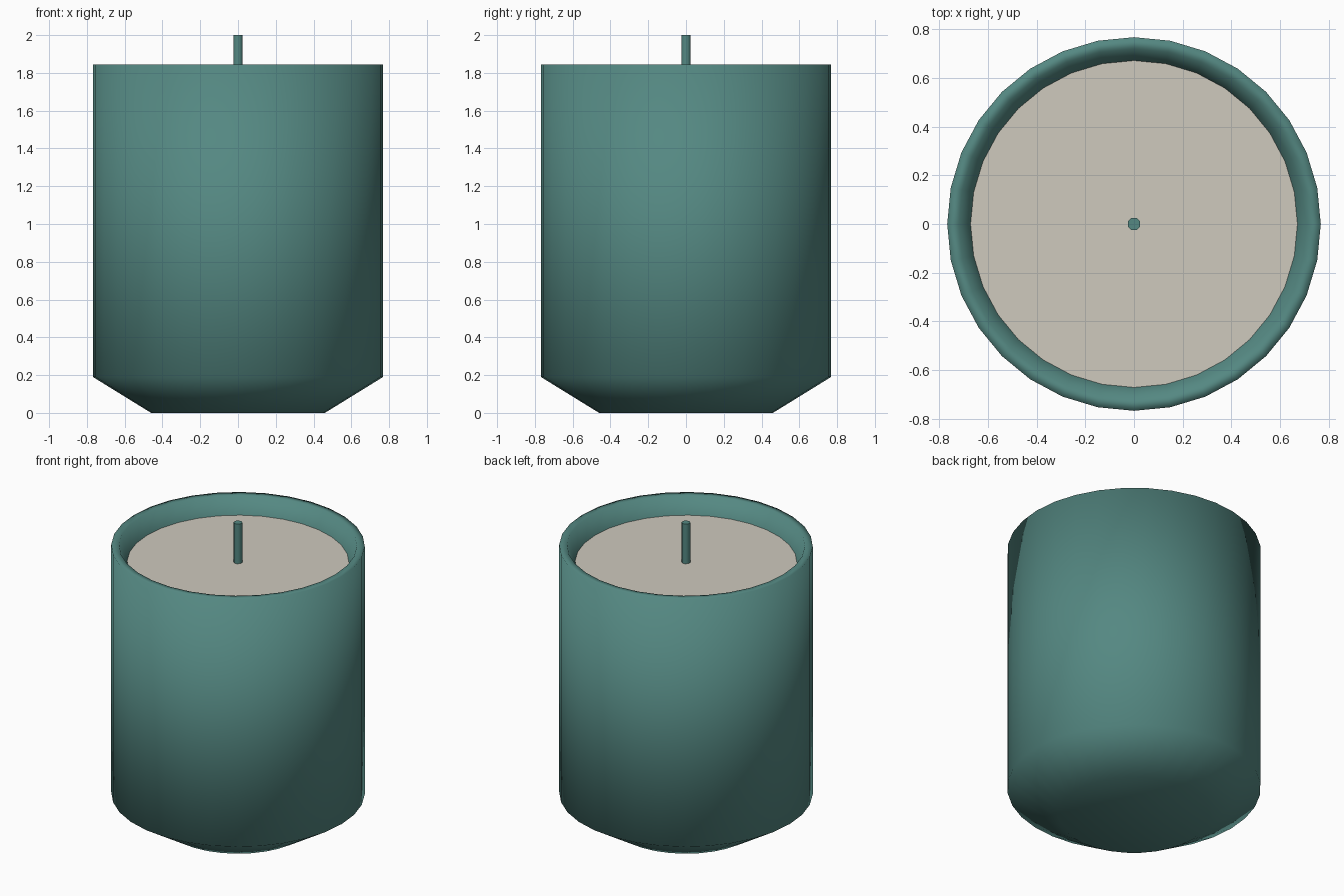
import bpy, bmesh, math

if "Cube" in bpy.data.objects:
    bpy.data.objects.remove(bpy.data.objects["Cube"])

SIDES = 32
RIM_Z, WAX_Z = 1.845, 1.735


def material(name, rgb):
    m = bpy.data.materials.new(name)
    m.diffuse_color = (*rgb, 1.0)
    m.use_nodes = True
    m.node_tree.nodes["Principled BSDF"].inputs["Base Color"].default_value = m.diffuse_color
    return m


def lathe(name, profile, sides, mat, smooth=False, offset=0.0, cap_start=False, cap_end=False):
    """Revolve (radius, z) pairs, listed from the bottom outwards, about z."""
    bm = bmesh.new()
    rings = []
    for r, z in profile:
        rings.append([bm.verts.new((r * math.cos(offset + i * math.tau / sides),
                                    r * math.sin(offset + i * math.tau / sides), z))
                      for i in range(sides)])
    for a, b in zip(rings, rings[1:]):
        for i in range(sides):
            j = (i + 1) % sides
            bm.faces.new((a[i], a[j], b[j], b[i]))
    if cap_start:
        bm.faces.new(rings[0][::-1])
    if cap_end:
        bm.faces.new(rings[-1])
    for f in bm.faces:
        f.smooth = smooth
    mesh = bpy.data.meshes.new(name)
    bm.to_mesh(mesh)
    bm.free()
    mesh.materials.append(mat)
    obj = bpy.data.objects.new(name, mesh)
    bpy.context.collection.objects.link(obj)
    return obj


teal = material("teal glaze", (0.089, 0.246, 0.223))
cream = material("cream wax", (0.62, 0.585, 0.51))

# Jar: chamfered foot, straight wall, flat rim and a tapering inner lip
lathe("jar", [(0.46, 0.0), (0.768, 0.19), (0.768, RIM_Z), (0.72, RIM_Z),
              (0.67, WAX_Z - 0.01)],
      SIDES, teal, smooth=True, cap_start=True)

# Wax surface filling the jar
lathe("wax", [(0.67, WAX_Z - 0.01), (0.672, WAX_Z)], SIDES, cream, cap_end=True)

# Wick
wick = lathe("wick", [(0.027, WAX_Z - 0.01), (0.027, 2.0)], 8, teal,
             offset=math.pi / 8, cap_start=True, cap_end=True)
for f in wick.data.polygons:
    f.use_smooth = len(f.vertices) == 4
